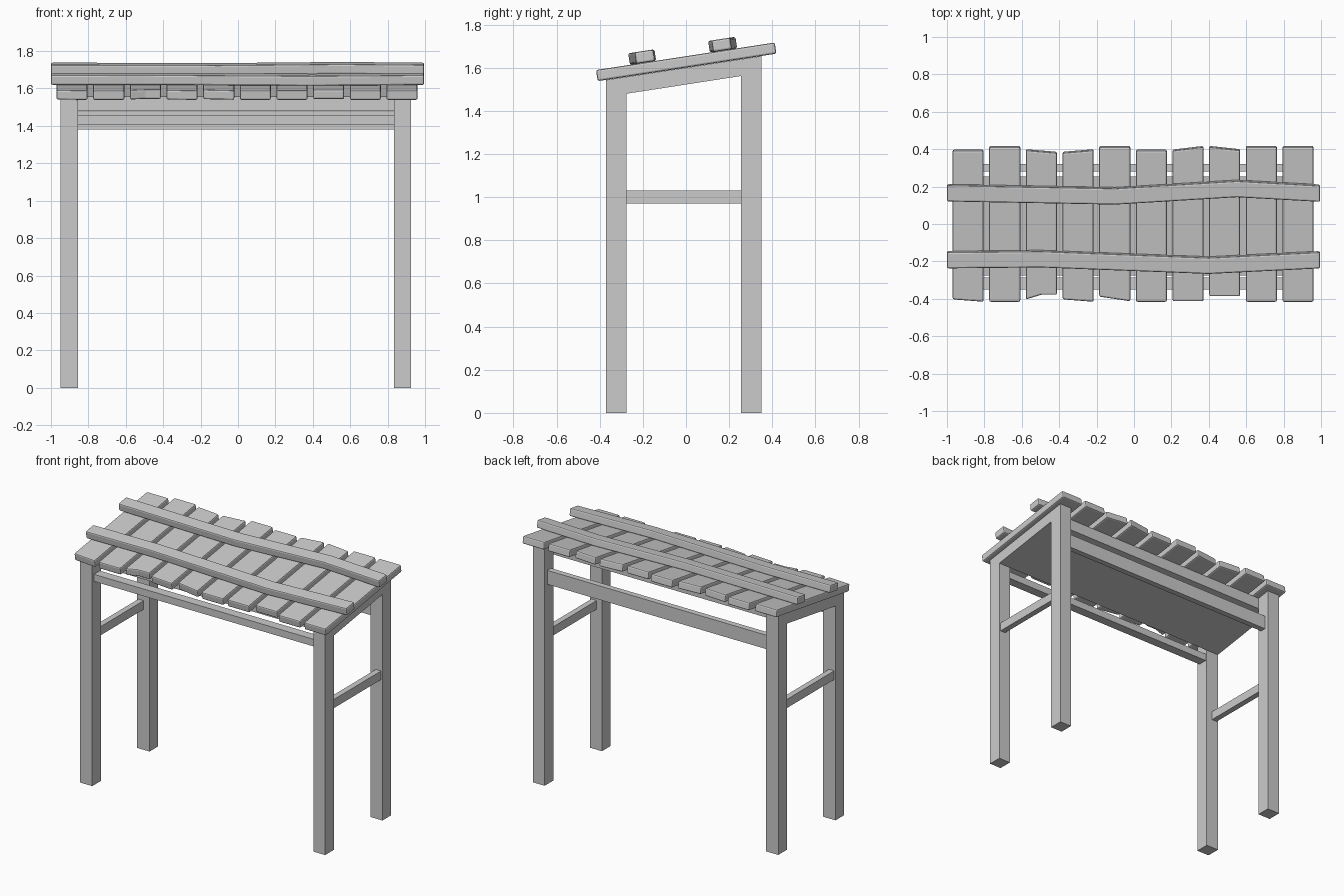
import bpy, bmesh, math
from mathutils import Matrix

if "Cube" in bpy.data.objects:
    bpy.data.objects.remove(bpy.data.objects["Cube"])

SLOPE = 0.154                      # pitch of the roof
UNDER = 1.60                       # underside of the planks at y = 0
TILT = Matrix.Translation((0, 0, 1.627)) @ Matrix.Rotation(math.atan(SLOPE), 4, 'X')


def roof(y):
    return UNDER + SLOPE * y


def extrude(name, loop_a, loop_b):
    """Closed solid between two matching loops of points."""
    bm = bmesh.new()
    a = [bm.verts.new(p) for p in loop_a]
    b = [bm.verts.new(p) for p in loop_b]
    n = len(a)
    bm.faces.new(a)
    bm.faces.new(b[::-1])
    for i in range(n):
        j = (i + 1) % n
        bm.faces.new((a[j], a[i], b[i], b[j]))
    bmesh.ops.recalc_face_normals(bm, faces=bm.faces)
    me = bpy.data.meshes.new(name)
    bm.to_mesh(me)
    bm.free()
    ob = bpy.data.objects.new(name, me)
    bpy.context.collection.objects.link(ob)
    return ob


def prism_x(name, x0, x1, profile):
    """Side profile (y, z) extruded along x."""
    return extrude(name, [(x0, y, z) for y, z in profile], [(x1, y, z) for y, z in profile])


def box(name, x0, x1, y0, y1, z0, z1):
    return prism_x(name, x0, x1, [(y0, z0), (y1, z0), (y1, z1), (y0, z1)])


def roof_board(name, outline, n0, n1):
    """Outline lying in the roof plane, thickened and with worn edges."""
    ob = extrude(name, [(x, y, n0) for x, y in outline], [(x, y, n1) for x, y in outline])
    ob.matrix_world = TILT
    bev = ob.modifiers.new("edge", 'BEVEL')
    bev.width = 0.009
    bev.segments = 2
    bev.limit_method = 'ANGLE'
    bev.angle_limit = math.radians(40)
    return ob


# Legs with tops cut to the roof pitch
for side, x0, x1 in (("left", -0.95, -0.855), ("right", 0.835, 0.925)):
    for end, y0, y1 in (("front", -0.37, -0.275), ("back", 0.255, 0.35)):
        prism_x(f"{end}_{side}_leg", x0, x1,
                [(y0, 0), (y1, 0), (y1, roof(y1)), (y0, roof(y0))])

# Side braces
box("left_brace", -0.94, -0.90, -0.275, 0.255, 0.97, 1.03)
box("right_brace", 0.875, 0.915, -0.275, 0.255, 0.97, 1.03)

# Front and back rails
box("front_rail", -0.855, 0.835, -0.35, -0.285, 1.406, 1.455)
box("back_rail", -0.855, 0.835, 0.28, 0.32, 1.38, 1.476)

# Solid panel under the planks
prism_x("roof_panel", -0.95, 0.925,
        [(y, roof(y) + d) for y, d in ((-0.275, -0.078), (0.255, -0.078), (0.255, 0), (-0.275, 0))])

# Roof planks: end positions front-left, front-right, back-right, back-left
ends = [(-.405, -.418, .40, .40), (-.418, -.418, .42, .42), (-.405, -.38, .388, .402),
        (-.405, -.418, .402, .388), (-.39, -.415, .42, .42), (-.418, -.418, .40, .40),
        (-.415, -.415, .42, .40), (-.388, -.388, .402, .42), (-.418, -.418, .42, .42),
        (-.418, -.418, .42, .42)]
for i, (fl, fr, br, bl) in enumerate(ends):
    x = -0.887 + 0.196 * i
    l, r = x - 0.083, x + 0.083
    outline = [(l, fl), (r, fr), (r, br), (l, bl)]
    if i == 2:                     # chipped front corner
        outline.insert(1, (x, -0.38))
    roof_board(f"plank_{i + 1}", outline, -0.026, 0.026)

# Bent battens across the planks (centre line points)
battens = {"front_batten": [(-1, -.185), (-.5, -.18), (.4, -.215), (.995, -.185)],
           "back_batten": [(-1, .177), (-.1, .16), (.55, .2), (.995, .175)]}
for name, line in battens.items():
    w = 0.044
    roof_board(name, [(x, y - w) for x, y in line] + [(x, y + w) for x, y in line[::-1]],
               0.026, 0.08)
